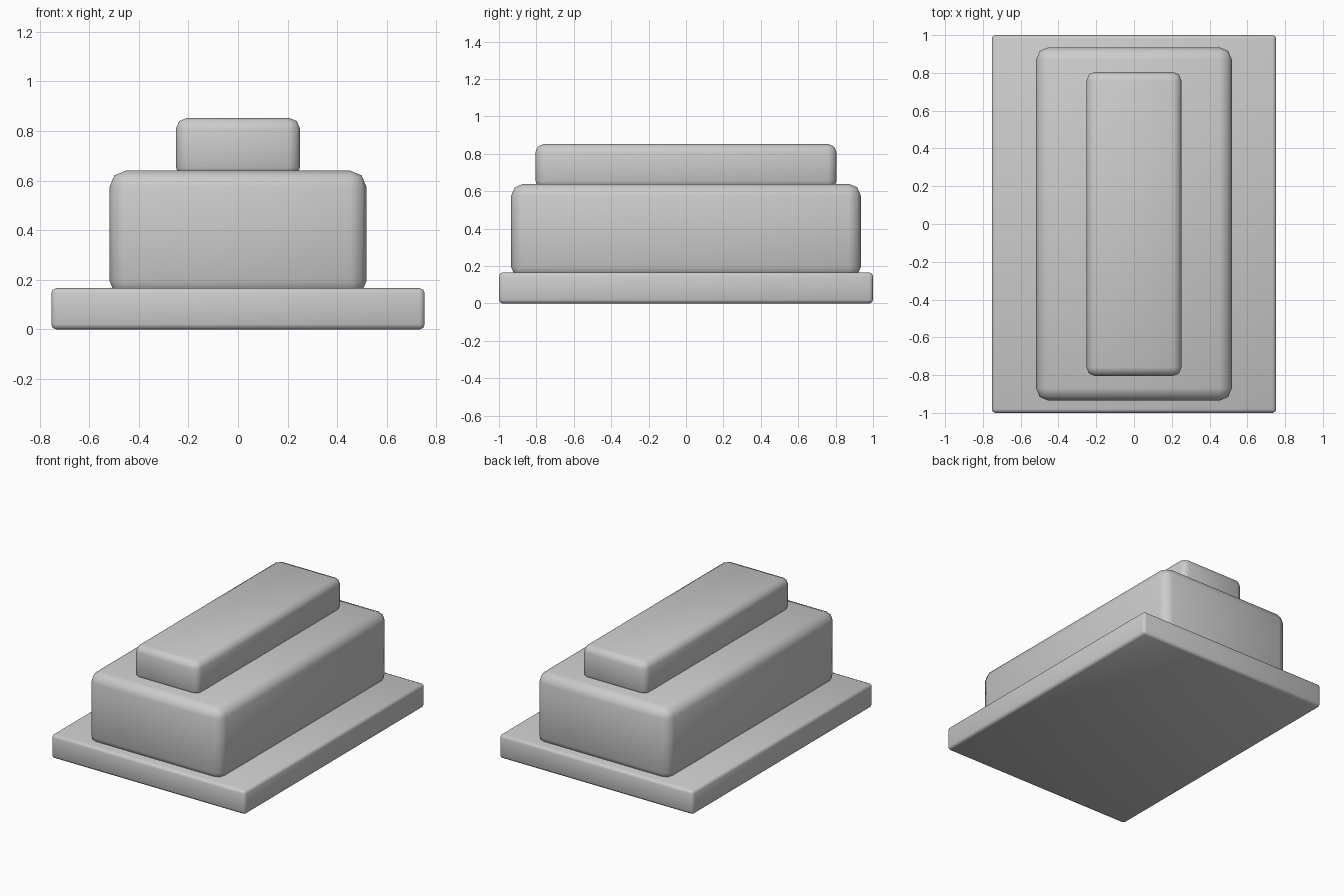
import bpy

if "Cube" in bpy.data.objects:
    bpy.data.objects.remove(bpy.data.objects["Cube"])


def rounded_block(name, width, depth, z0, z1, radius, segments):
    """Box from z0 to z1 with rounded edges."""
    bpy.ops.mesh.primitive_cube_add(size=1, location=(0, 0, (z0 + z1) / 2))
    ob = bpy.context.object
    ob.name = name
    ob.scale = (width, depth, z1 - z0)
    bpy.ops.object.transform_apply(location=False, rotation=False, scale=True)
    bevel = ob.modifiers.new("rounding", 'BEVEL')
    bevel.width = radius
    bevel.segments = segments
    bevel.limit_method = 'NONE'
    bpy.ops.object.shade_smooth()
    return ob


# Wide flat plate, body block and narrow ridge, each slightly sunk into the one below
rounded_block("base_plate", 1.506, 2.0, 0.0, 0.166, 0.02, 2)
rounded_block("middle_block", 1.036, 1.87, 0.13, 0.64, 0.065, 2)
rounded_block("top_block", 0.502, 1.61, 0.61, 0.853, 0.045, 2)
